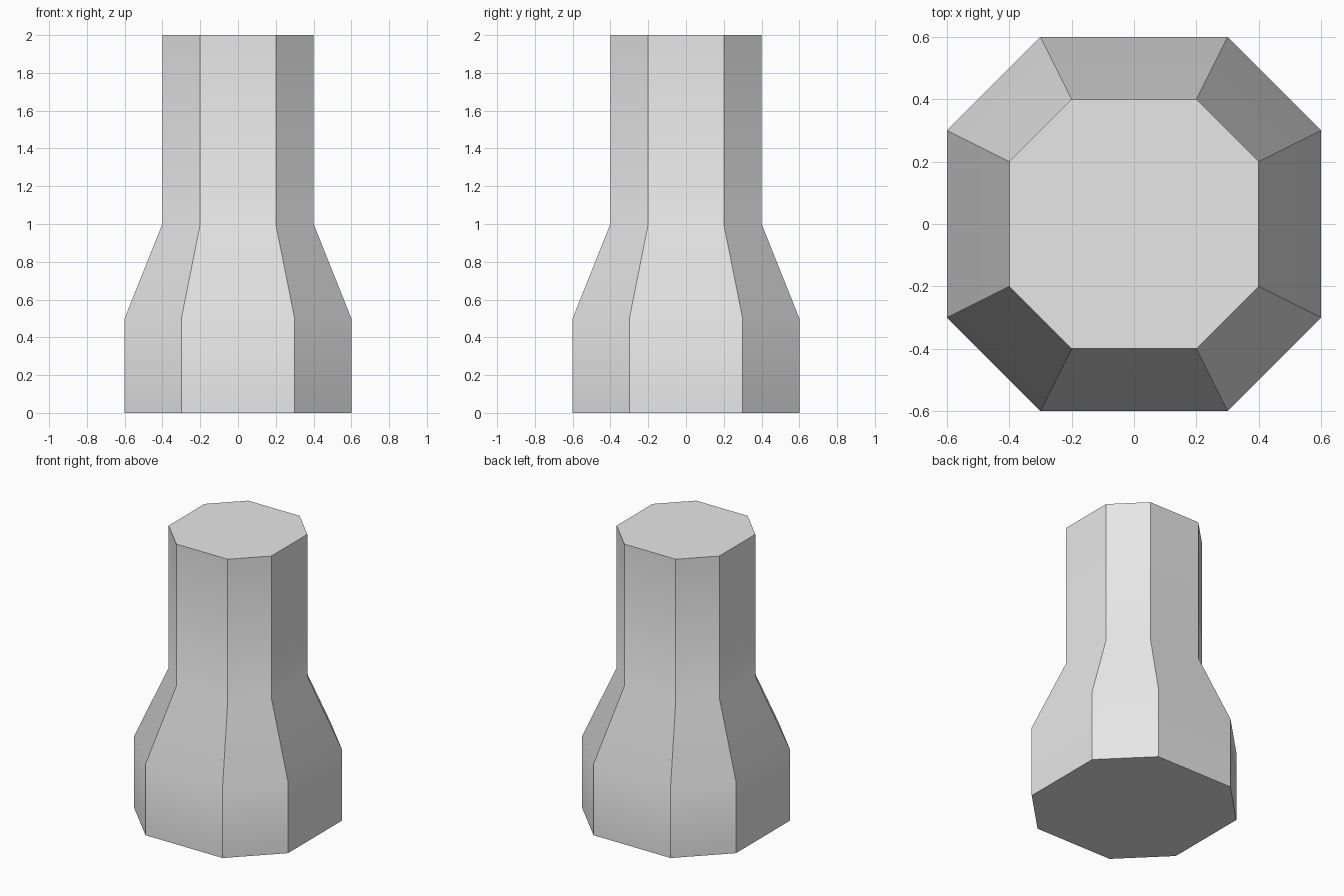
import bpy, bmesh, math

cube = bpy.data.objects.get("Cube")
if cube:
    bpy.data.objects.remove(cube, do_unlink=True)

# Light grey material
GREY = (0.8, 0.8, 0.8, 1.0)
mat = bpy.data.materials.new("light_grey")
mat.use_nodes = True
mat.diffuse_color = GREY
mat.node_tree.nodes["Principled BSDF"].inputs["Base Color"].default_value = GREY

# Profile from bottom to top: (half width, height)
PROFILE = [(0.6, 0.0), (0.6, 0.5), (0.4, 1.0), (0.4, 2.0)]
# Octagon with corners at half the half width, counter-clockwise
OCTAGON = [(1, -.5), (1, .5), (.5, 1), (-.5, 1), (-1, .5), (-1, -.5), (-.5, -1), (.5, -1)]

# Eight-sided pillar: wide base, tapered shoulder, narrow neck
bm = bmesh.new()
rings = [[bm.verts.new((x * r, y * r, z)) for x, y in OCTAGON] for r, z in PROFILE]
for low, high in zip(rings, rings[1:]):
    for i in range(8):
        j = (i + 1) % 8
        bm.faces.new((low[i], low[j], high[j], high[i]))
bm.faces.new(rings[0][::-1])
bm.faces.new(rings[-1])

mesh = bpy.data.meshes.new("octagonal_pillar")
bm.to_mesh(mesh)
bm.free()
mesh.materials.append(mat)
pillar = bpy.data.objects.new("octagonal_pillar", mesh)
bpy.context.collection.objects.link(pillar)

# Smooth up each side, sharp at the corners and caps
bpy.ops.object.select_all(action='DESELECT')
pillar.select_set(True)
bpy.context.view_layer.objects.active = pillar
bpy.ops.object.shade_smooth_by_angle(angle=math.radians(30))
